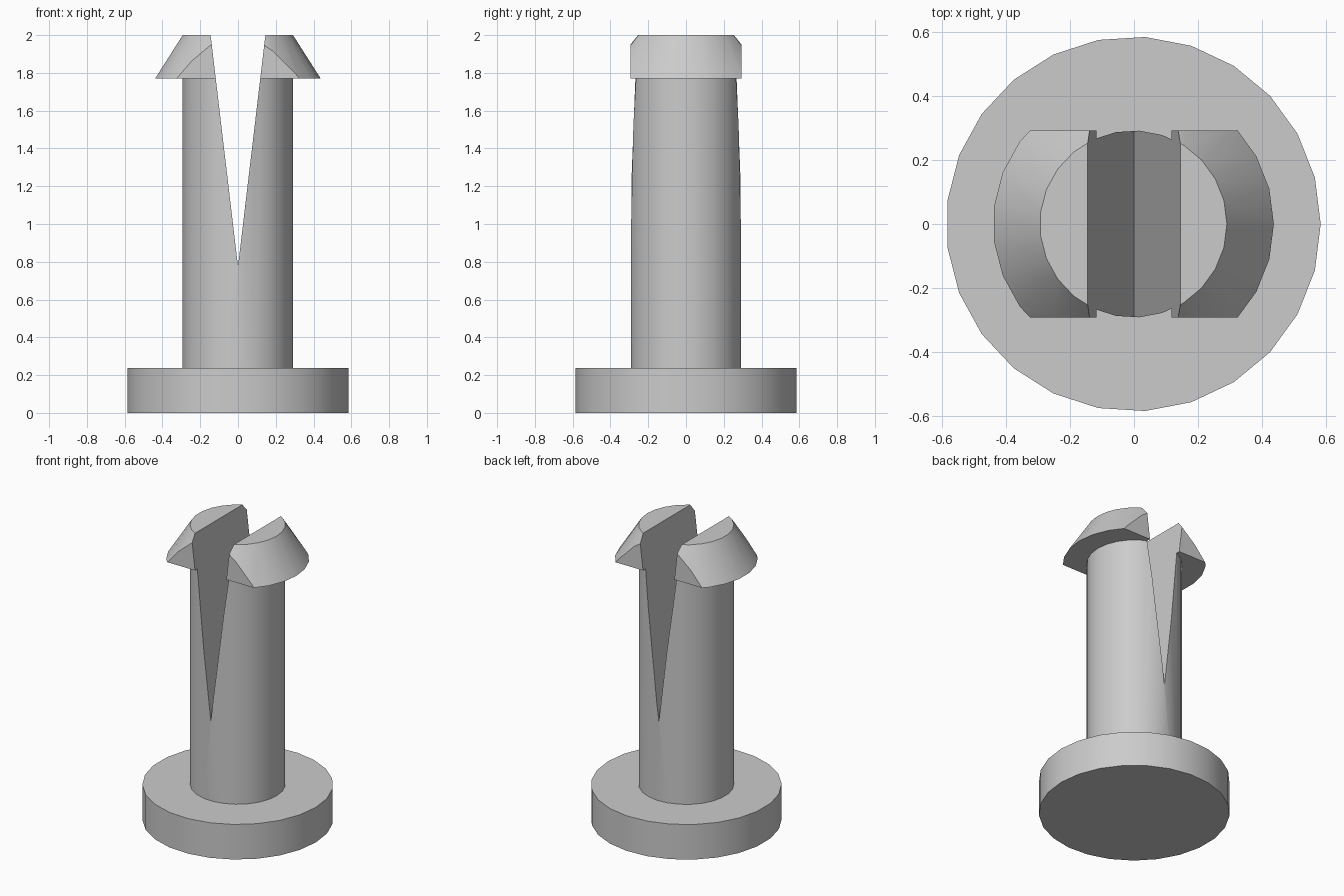
import bpy, bmesh, math
from mathutils import Vector

if "Cube" in bpy.data.objects:
    bpy.data.objects.remove(bpy.data.objects["Cube"], do_unlink=True)

SIDES = 25
BASE_R, SHAFT_R, HEAD_R = 0.587, 0.293, 0.44
BASE_TOP, HEAD_BOTTOM, TOP = 0.238, 1.77, 2.0
SLOT_BOTTOM, SLOT_HALF = 0.775, 0.145
SHIFT = -0.002  # centres the odd-sided rim on x

grey = bpy.data.materials.new("plain grey")
grey.use_nodes = True
colour = (0.6, 0.6, 0.6, 1)
grey.diffuse_color = colour
grey.node_tree.nodes["Principled BSDF"].inputs["Base Color"].default_value = colour


def frustum(r_low, r_high, z_low, z_high):
    """Closed round solid with one corner facing +x."""
    bm = bmesh.new()
    rings = []
    for r, z in ((r_low, z_low), (r_high, z_high)):
        angles = [math.tau * i / SIDES for i in range(SIDES)]
        rings.append([bm.verts.new((r * math.cos(a) + SHIFT, r * math.sin(a), z)) for a in angles])
    low, high = rings
    for i in range(SIDES):
        j = (i + 1) % SIDES
        bm.faces.new((low[i], low[j], high[j], high[i]))
    bm.faces.new(low[::-1])
    bm.faces.new(high)
    return bm


def make_object(name, bm):
    bmesh.ops.recalc_face_normals(bm, faces=bm.faces)
    mesh = bpy.data.meshes.new(name)
    bm.to_mesh(mesh)
    bm.free()
    mesh.materials.append(grey)
    obj = bpy.data.objects.new(name, mesh)
    bpy.context.collection.objects.link(obj)
    return obj


def select_only(obj):
    bpy.ops.object.select_all(action='DESELECT')
    obj.select_set(True)
    bpy.context.view_layer.objects.active = obj


# Round base and shaft
base = make_object("base", frustum(BASE_R, BASE_R, 0, BASE_TOP))
shaft = make_object("shaft", frustum(SHAFT_R, SHAFT_R, BASE_TOP, HEAD_BOTTOM))

# Conical barbed head, trimmed flat at front and back
bm = frustum(HEAD_R, SHAFT_R, HEAD_BOTTOM, TOP)
for side in (-1, 1):
    cut = bmesh.ops.bisect_plane(
        bm, geom=bm.verts[:] + bm.edges[:] + bm.faces[:],
        plane_co=Vector((0, side * SHAFT_R, 0)), plane_no=Vector((0, side, 0)),
        clear_outer=True)
    rim = [e for e in cut["geom_cut"] if isinstance(e, bmesh.types.BMEdge)]
    bmesh.ops.edgeloop_fill(bm, edges=rim)
head = make_object("barbed_head", bm)

# V-shaped wedge that splits the shaft and head into two prongs
bm = bmesh.new()
scale = 1.2
wide = SLOT_HALF * scale
high = SLOT_BOTTOM + (TOP - SLOT_BOTTOM) * scale
outline = [(0, SLOT_BOTTOM), (wide, high), (-wide, high)]
wedge_face = bm.faces.new([bm.verts.new((x, -1, z)) for x, z in outline])
grown = bmesh.ops.extrude_face_region(bm, geom=[wedge_face])["geom"]
bmesh.ops.translate(bm, vec=(0, 2, 0),
                    verts=[v for v in grown if isinstance(v, bmesh.types.BMVert)])
wedge = make_object("slot_cutter", bm)
wedge.hide_render = True

for part in (shaft, head):
    mod = part.modifiers.new("slot", 'BOOLEAN')
    mod.operation = 'DIFFERENCE'
    mod.solver = 'EXACT'
    mod.object = wedge
    select_only(part)
    bpy.ops.object.modifier_apply(modifier=mod.name)
bpy.data.objects.remove(wedge, do_unlink=True)

# Smooth round walls, crisp edges
for part in (base, shaft, head):
    select_only(part)
    bpy.ops.object.shade_smooth_by_angle(angle=math.radians(25))
